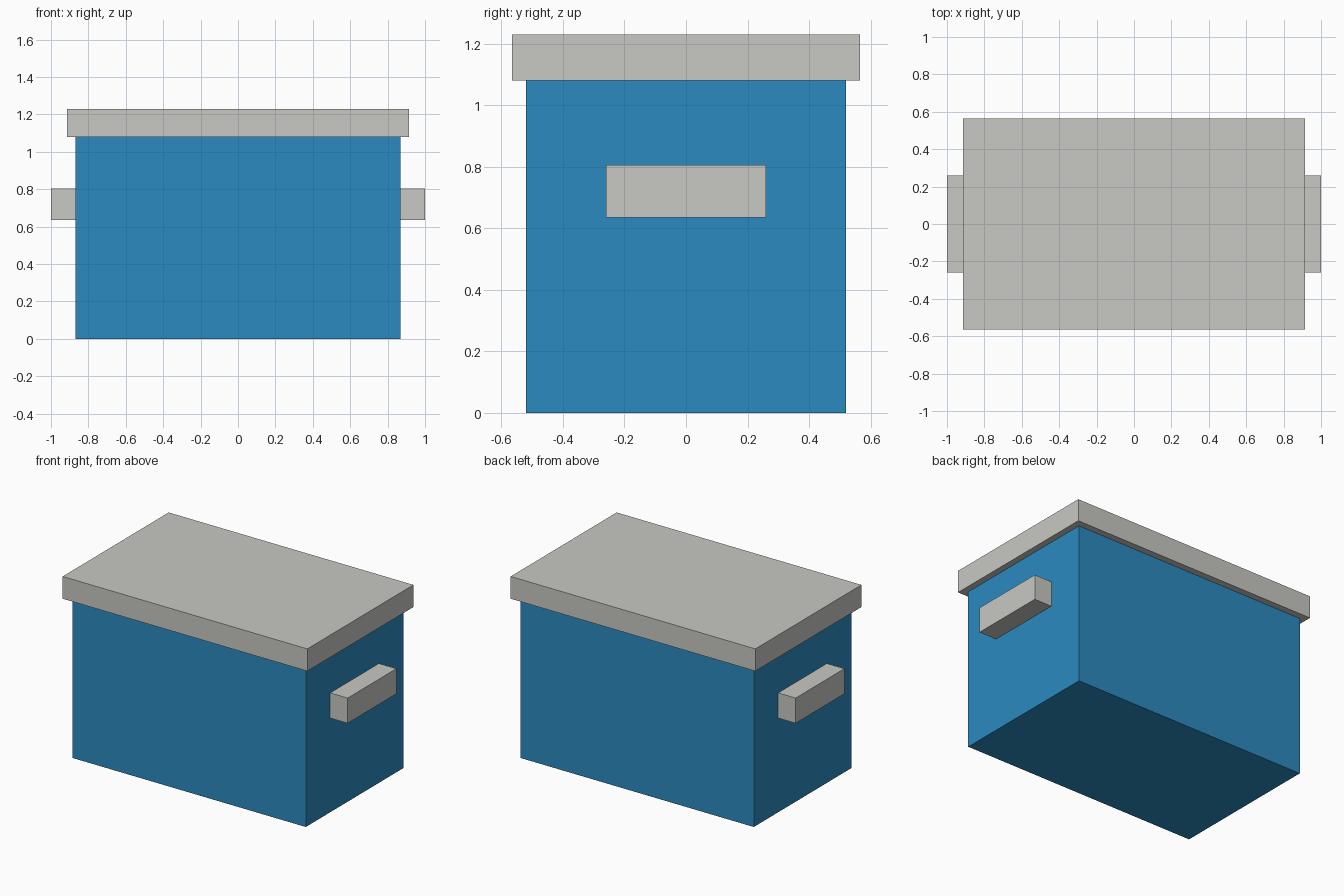
import bpy

cube = bpy.data.objects.get("Cube")
if cube:
    bpy.data.objects.remove(cube, do_unlink=True)


def make_material(name, color):
    mat = bpy.data.materials.new(name)
    mat.use_nodes = True
    mat.diffuse_color = color
    mat.node_tree.nodes["Principled BSDF"].inputs["Base Color"].default_value = color
    return mat


def box(name, low, high, mat):
    """Axis-aligned box between two corners."""
    center = [(a + b) / 2 for a, b in zip(low, high)]
    bpy.ops.mesh.primitive_cube_add(size=1, location=center)
    obj = bpy.context.object
    obj.name = name
    obj.scale = [b - a for a, b in zip(low, high)]
    bpy.ops.object.transform_apply(location=False, rotation=False, scale=True)
    obj.data.materials.append(mat)
    return obj


blue = make_material("cooler blue", (0.025, 0.254, 0.527, 1))
grey = make_material("light warm grey", (0.578, 0.578, 0.546, 1))

# Chest body and overhanging lid
box("chest_body", (-0.87, -0.52, 0), (0.87, 0.52, 1.08), blue)
box("lid", (-0.913, -0.565, 1.08), (0.913, 0.565, 1.23), grey)

# Block handles on both ends
for name, x0, x1 in (("left_handle", 0.87, 1), ("right_handle", -1, -0.87)):
    box(name, (x0, -0.26, 0.635), (x1, 0.26, 0.805), grey)
